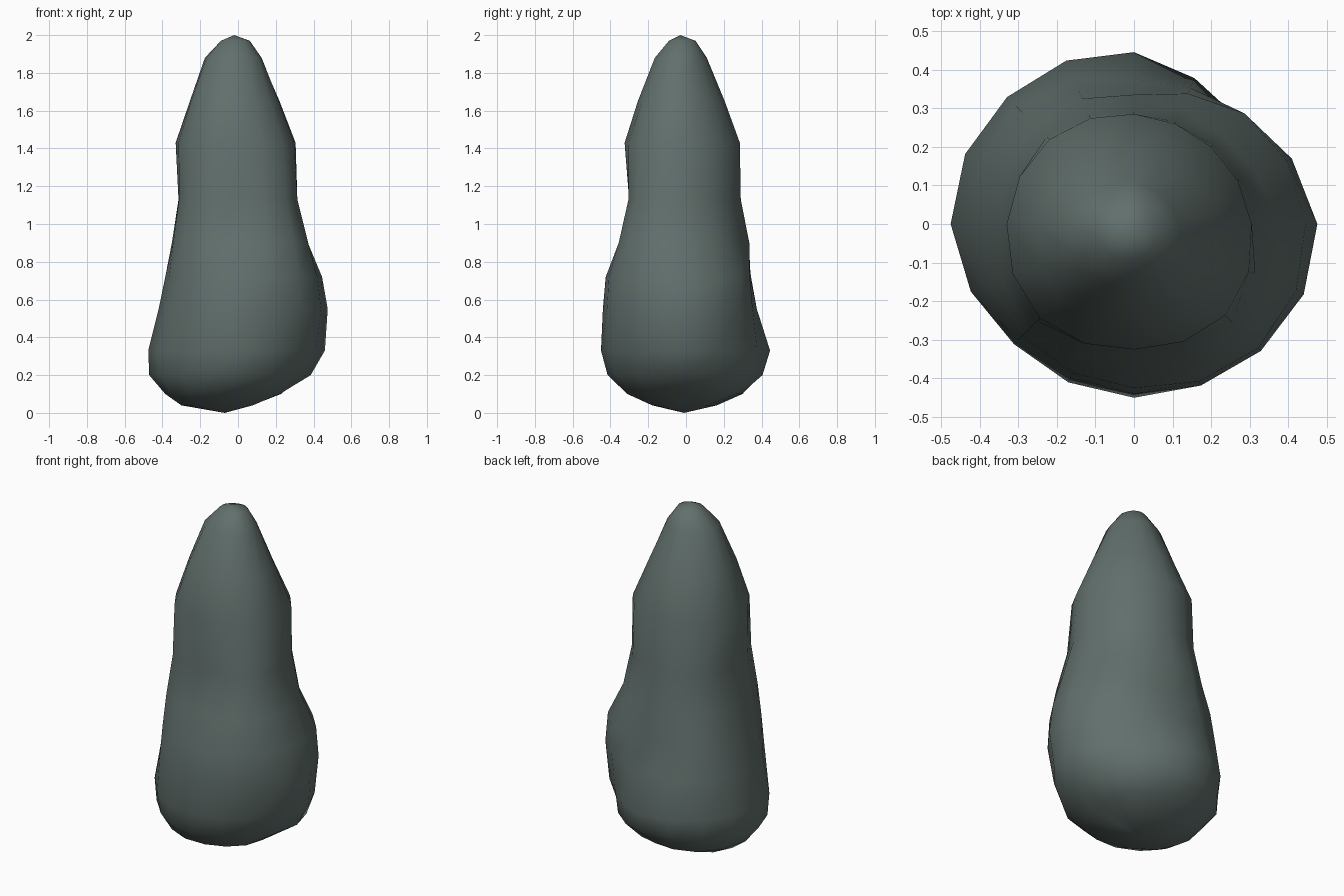
import bpy, bmesh, math

if "Cube" in bpy.data.objects:
    bpy.data.objects.remove(bpy.data.objects["Cube"])

# Cross-sections: height, then radii every 45 degrees starting at +x, turning towards +y
SECTIONS = [
    (0.04, .06, .11, .14, .22, .30, .23, .16, .11),
    (0.10, .22, .28, .29, .36, .385, .36, .31, .27),
    (0.20, .385, .37, .405, .445, .47, .42, .415, .385),
    (0.33, .46, .385, .445, .465, .475, .44, .45, .43),
    (0.55, .475, .405, .375, .435, .42, .425, .44, .465),
    (0.72, .445, .405, .34, .41, .385, .41, .425, .455),
    (0.90, .37, .325, .335, .365, .35, .39, .35, .42),
    (1.13, .31, .29, .29, .32, .315, .355, .30, .36),
    (1.43, .305, .283, .285, .31, .33, .345, .325, .335),
    (1.65, .22, .19, .205, .22, .255, .275, .255, .245),
    (1.88, .12, .10, .11, .125, .175, .18, .165, .15),
    (1.97, .055, .05, .05, .06, .09, .10, .09, .08),
]
SIDES = 16


def radius_at(radii, t):
    """Smooth closed interpolation through the eight radii, t in 0..8."""
    i = int(t)
    f = t - i
    a, b, c, d = (radii[(i + k) % 8] for k in (-1, 0, 1, 2))
    return b + 0.5 * f * (c - a + f * (2*a - 5*b + 4*c - d + f * (3*(b - c) + d - a)))


# Weathered stone pillar lofted through the sections
bm = bmesh.new()
rings = []
for z, *radii in SECTIONS:
    ring = []
    for k in range(SIDES):
        ang = 2 * math.pi * k / SIDES
        r = radius_at(radii, 8 * k / SIDES)
        ring.append(bm.verts.new((r * math.cos(ang), r * math.sin(ang), z)))
    rings.append(ring)
for low, high in zip(rings, rings[1:]):
    for k in range(SIDES):
        n = (k + 1) % SIDES
        bm.faces.new((low[k], low[n], high[n], high[k]))

# Blunt base and tip
base = bm.verts.new((-0.07, -0.01, 0.0))
tip = bm.verts.new((-0.02, -0.03, 2.0))
for k in range(SIDES):
    n = (k + 1) % SIDES
    bm.faces.new((base, rings[0][n], rings[0][k]))
    bm.faces.new((tip, rings[-1][k], rings[-1][n]))
bmesh.ops.recalc_face_normals(bm, faces=bm.faces)
for face in bm.faces:
    face.smooth = True

mesh = bpy.data.meshes.new("standing_stone")
bm.to_mesh(mesh)
bm.free()
stone = bpy.data.objects.new("standing_stone", mesh)
bpy.context.collection.objects.link(stone)

# Dark green-grey stone colour
mat = bpy.data.materials.new("stone")
mat.diffuse_color = (0.12, 0.16, 0.15, 1)
mat.use_nodes = True
mat.node_tree.nodes["Principled BSDF"].inputs["Base Color"].default_value = mat.diffuse_color
mesh.materials.append(mat)
